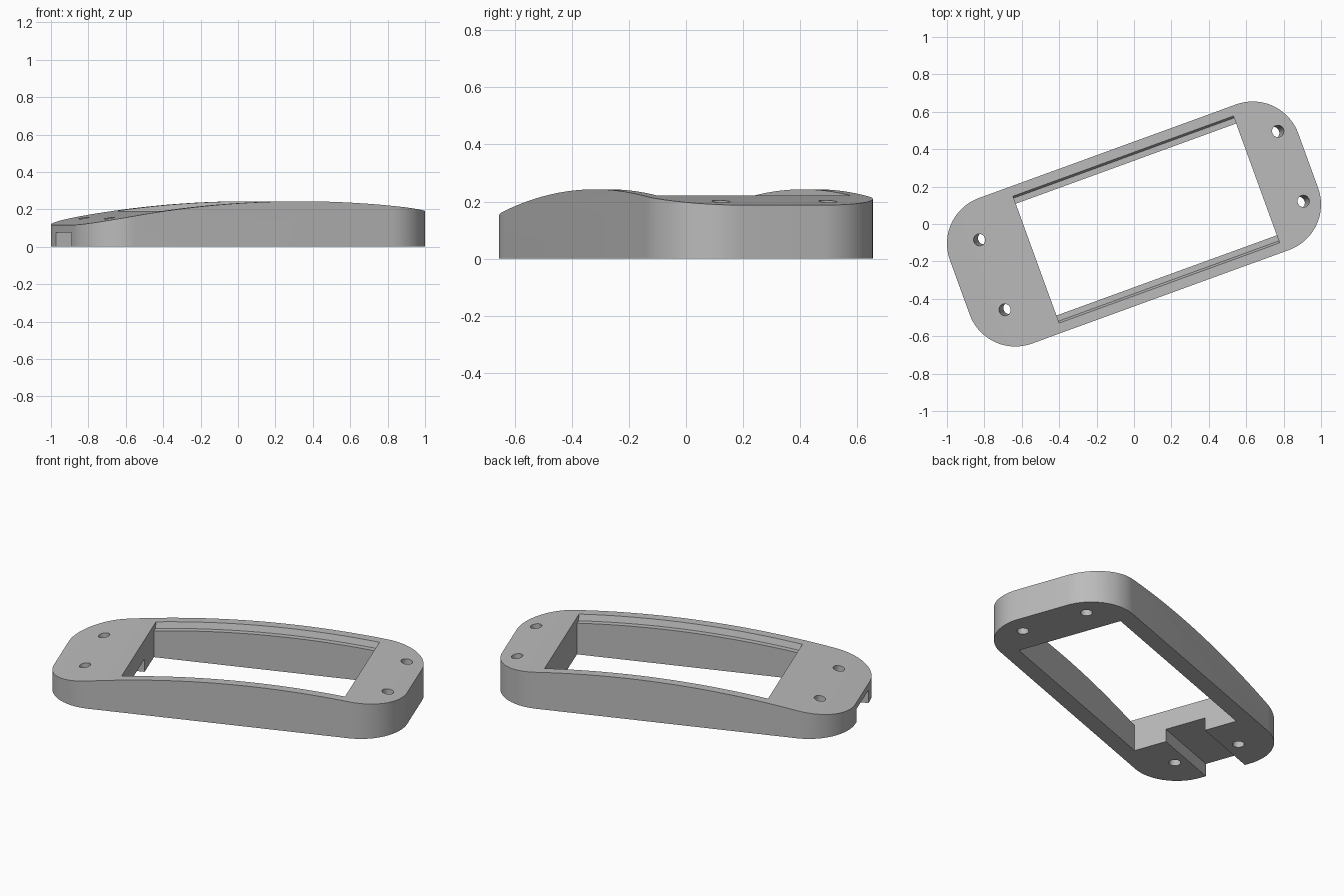
import bpy, bmesh
from math import sin, cos, pi, radians
from mathutils import Matrix, Vector

cube = bpy.data.objects.get("Cube")
if cube:
    bpy.data.objects.remove(cube, do_unlink=True)

LENGTH, WIDTH, RADIUS = 0.991, 0.414, 0.259   # half sizes and corner radius
WIN_A, WIN_B, WIN_V = -0.557, 0.697, 0.318    # window ends and half width
LEDGE_DEPTH, STEPS = 0.035, 48


def crown(u):
    """Height of the arched top along the length."""
    return 0.243 - (u - 0.202) ** 2 / 11.27


def span(a, b, n):
    return [a + (b - a) * i / n for i in range(n + 1)]


def loft(name, rings):
    """Closed solid through a list of equal rings of points."""
    bm = bmesh.new()
    loops = [[bm.verts.new(p) for p in ring] for ring in rings]
    n = len(loops[0])
    for low, high in zip(loops, loops[1:]):
        for i in range(n):
            j = (i + 1) % n
            bm.faces.new((low[i], low[j], high[j], high[i]))
    bm.faces.new(loops[0])
    bm.faces.new(loops[-1])
    bmesh.ops.recalc_face_normals(bm, faces=bm.faces)
    mesh = bpy.data.meshes.new(name)
    bm.to_mesh(mesh)
    bm.free()
    obj = bpy.data.objects.new(name, mesh)
    bpy.context.collection.objects.link(obj)
    return obj


def box(name, u0, u1, v, z0, z1):
    return loft(name, [[(u0, -v, z), (u1, -v, z), (u1, v, z), (u0, v, z)] for z in (z0, z1)])


def cut(target, cutter):
    cutter.hide_render = True
    mod = target.modifiers.new(cutter.name, "BOOLEAN")
    mod.operation, mod.solver, mod.object = "DIFFERENCE", "EXACT", cutter
    bpy.context.view_layer.objects.active = target
    bpy.ops.object.modifier_apply(modifier=mod.name)
    bpy.data.objects.remove(cutter, do_unlink=True)


# Rounded slab
outline = []
for k, (su, sv) in enumerate([(1, 1), (-1, 1), (-1, -1), (1, -1)]):
    for a in span(k * pi / 2, (k + 1) * pi / 2, 20):
        outline.append((su * (LENGTH - RADIUS) + RADIUS * cos(a),
                        sv * (WIDTH - RADIUS) + RADIUS * sin(a)))
frame = loft("frame", [[(u, v, z) for u, v in outline] for z in (0, 0.4)])

# Arched top
arch = [(u, crown(u)) for u in span(-1.2, 1.2, STEPS)] + [(1.2, 0.6), (-1.2, 0.6)]
cut(frame, loft("arch_cutter", [[(u, v, z) for u, z in arch] for v in (-1, 1)]))

# Recessed ledge with slightly flared walls, following the arch
rings = []
for u in span(WIN_A, WIN_B, STEPS):
    low, high = crown(u) - LEDGE_DEPTH, crown(u) + LEDGE_DEPTH
    rings.append([(u, -0.35, low), (u, 0.35, low), (u, 0.372, high), (u, -0.372, high)])
cut(frame, loft("ledge_cutter", rings))

# Window opening and cable notch under the left-hand end
cut(frame, box("window_cutter", WIN_A, WIN_B, WIN_V, -0.2, 0.6))
cut(frame, box("notch_cutter", -1.2, WIN_A + 0.1, 0.122, -0.2, 0.077))

# Screw holes, leaning outwards square to the arch
for u, lean in ((-0.806, -0.17), (0.893, 0.13)):
    for v in (-0.195, 0.203):
        hole = []
        for z in (-0.2, 0.5):
            c = u + lean * (z - crown(u))
            hole.append([(c + 0.032 * cos(i * pi / 16), v + 0.032 * sin(i * pi / 16), z)
                         for i in range(32)])
        cut(frame, loft("hole_cutter", hole))

# Turn the frame on the ground and shade it
frame.data.transform(Matrix.Rotation(radians(20), 4, "Z"))
grey = bpy.data.materials.new("plain_grey")
grey.use_nodes = True
colour = (0.5, 0.5, 0.5, 1)
grey.diffuse_color = colour
grey.node_tree.nodes["Principled BSDF"].inputs["Base Color"].default_value = colour
frame.data.materials.clear()
frame.data.materials.append(grey)
bpy.ops.object.select_all(action="DESELECT")
frame.select_set(True)
bpy.context.view_layer.objects.active = frame
bpy.ops.object.shade_smooth_by_angle(angle=radians(30))
